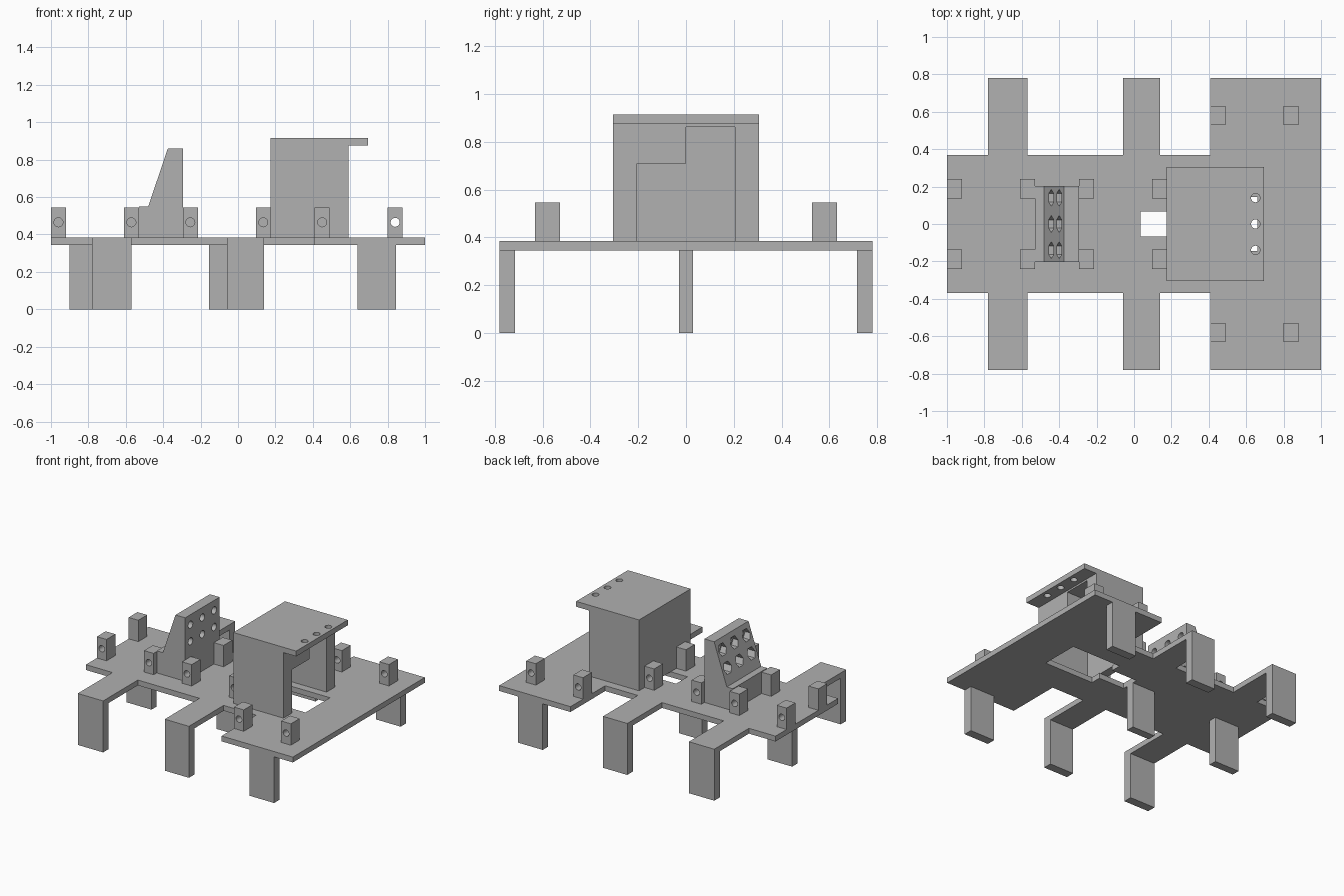
import bpy, bmesh, math
from mathutils import Matrix, Vector

cube = bpy.data.objects.get("Cube")
if cube:
    bpy.data.objects.remove(cube, do_unlink=True)

grey = bpy.data.materials.new("plain_grey")
grey.use_nodes = True
grey.diffuse_color = (0.44, 0.44, 0.44, 1)
grey.node_tree.nodes["Principled BSDF"].inputs["Base Color"].default_value = (0.44, 0.44, 0.44, 1)


def finish(name, bm):
    bmesh.ops.recalc_face_normals(bm, faces=bm.faces[:])
    mesh = bpy.data.meshes.new(name)
    bm.to_mesh(mesh)
    bm.free()
    mesh.materials.append(grey)
    obj = bpy.data.objects.new(name, mesh)
    bpy.context.collection.objects.link(obj)
    return obj


def prism(name, points, axis, low, high):
    """Extrude a flat outline along an axis."""
    def place(p, d):
        return {"x": (d, *p), "y": (p[0], d, p[1]), "z": (*p, d)}[axis]
    bm = bmesh.new()
    face = bm.faces.new([bm.verts.new(place(p, low)) for p in points])
    moved = bmesh.ops.extrude_face_region(bm, geom=[face])["geom"]
    shift = Vector(place((0, 0), high - low))
    bmesh.ops.translate(bm, vec=shift, verts=[g for g in moved if isinstance(g, bmesh.types.BMVert)])
    return finish(name, bm)


def box(name, x0, x1, y0, y1, z0, z1):
    return prism(name, [(x0, y0), (x1, y0), (x1, y1), (x0, y1)], "z", z0, z1)


def rods(name, centres, axis, radius, length, sides=24):
    """Several cylinders in one mesh, used for drilling."""
    turn = {"x": Matrix.Rotation(math.pi / 2, 4, "Y"),
            "y": Matrix.Rotation(math.pi / 2, 4, "X"), "z": Matrix()}[axis]
    bm = bmesh.new()
    for c in centres:
        bmesh.ops.create_cone(bm, cap_ends=True, segments=sides, radius1=radius, radius2=radius,
                              depth=length, matrix=Matrix.Translation(c) @ turn)
    return finish(name, bm)


def cut(target, cutter):
    mod = target.modifiers.new("cut", "BOOLEAN")
    mod.operation = "DIFFERENCE"
    mod.solver = "EXACT"
    mod.object = cutter
    bpy.context.view_layer.update()
    graph = bpy.context.evaluated_depsgraph_get()
    result = bpy.data.meshes.new_from_object(target.evaluated_get(graph))
    target.modifiers.clear()
    target.data = result
    bpy.data.objects.remove(cutter, do_unlink=True)


FLOOR, DECK = 0.345, 0.385
ROW = (-0.14, 0, 0.14)

# Deck: half outline mirrored across the centre line, with a stepped opening
half = [(-1, 0.37), (-0.78, 0.37), (-0.78, 0.78), (-0.57, 0.78), (-0.57, 0.37), (-0.06, 0.37),
        (-0.06, 0.78), (0.14, 0.78), (0.14, 0.37), (0.41, 0.37), (0.41, 0.78), (1, 0.78)]
deck = prism("deck", half + [(x, -y) for x, y in reversed(half)], "z", FLOOR, DECK)
slot = [(0.035, 0.068), (0.25, 0.068), (0.25, 0.145), (0.66, 0.145)]
cut(deck, prism("opening_cutter", slot + [(x, -y) for x, y in reversed(slot)], "z", 0.3, 0.43))

# Legs: three on each side and two along the middle
for side, sign in (("left", 1), ("right", -1)):
    for x0, x1 in ((-0.78, -0.57), (-0.06, 0.14), (0.64, 0.845)):
        y0, y1 = sorted((sign * 0.715, sign * 0.78))
        box("side_leg", x0, x1, y0, y1, 0, FLOOR)
for x0, x1 in ((-0.9, -0.695), (-0.155, 0.035)):
    box("middle_leg", x0, x1, -0.03, 0.03, 0, FLOOR)

# Posts with drilled holes
posts = [(x, 0.188, 0.06) for x in (-0.96, -0.57, -0.255, 0.135)]
posts += [(x, 0.58, 0.2) for x in (0.45, 0.84)]
for x, y, depth in posts:
    for sign in (1, -1):
        post = box("post", x - 0.04, x + 0.04, sign * y - 0.052, sign * y + 0.052, DECK, 0.545)
        cut(post, rods("post_drill", [(x, sign * (y + 0.052), 0.465)], "y", 0.024, 2 * depth))

# Sloped bracket with two rows of recessed holes
bracket = prism("sloped_bracket", [(-0.53, DECK), (-0.53, 0.55), (-0.48, 0.55), (-0.375, 0.86),
                                   (-0.295, 0.86), (-0.295, DECK)], "y", -0.203, 0.203)
for z in (0.66, 0.785):
    cut(bracket, rods("bore", [(-0.4, y, z) for y in ROW], "x", 0.027, 0.5))
    cut(bracket, rods("nut_recess", [(-0.46, y, z) for y in ROW], "x", 0.045, 0.2, 6))

# Tower with a stepped cavity open towards +x
tower = box("tower", 0.175, 0.59, -0.305, 0.305, DECK, 0.875)
cut(tower, prism("cavity_cutter", [(-0.205, 0.3), (0.205, 0.3), (0.205, 0.862), (0, 0.862),
                                   (0, 0.71), (-0.205, 0.71)], "x", 0.24, 0.7))

# Tower roof with three holes in the overhang
roof = box("tower_roof", 0.175, 0.695, -0.305, 0.305, 0.875, 0.915)
cut(roof, rods("roof_drill", [(0.65, y, 0.9) for y in ROW], "z", 0.024, 0.2))
